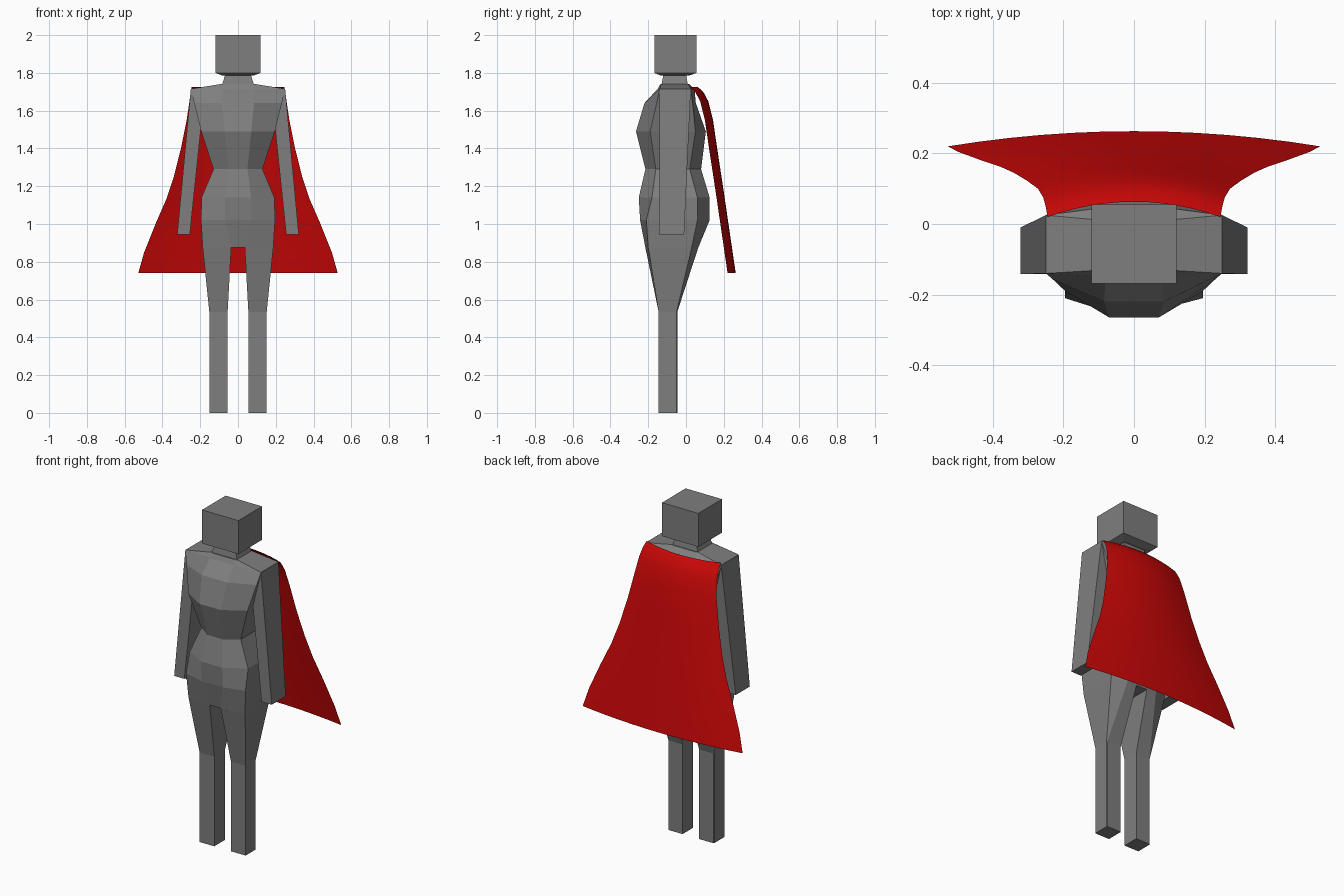
import bpy

if "Cube" in bpy.data.objects:
    bpy.data.objects.remove(bpy.data.objects["Cube"])

def material(name, colour):
    m = bpy.data.materials.new(name)
    m.diffuse_color = (*colour, 1)
    m.use_nodes = True
    m.node_tree.nodes["Principled BSDF"].inputs["Base Color"].default_value = m.diffuse_color
    return m

grey = material("dark_grey", (.21, .21, .21))
red = material("red_cloth", (.58, .002, .002))

def mesh_object(name, verts, faces, mat):
    me = bpy.data.meshes.new(name)
    me.from_pydata(verts, [], faces)
    me.materials.append(mat)
    me.update()
    ob = bpy.data.objects.new(name, me)
    bpy.context.collection.objects.link(ob)
    return ob

def loft(name, rings, flip=1):
    """Skin a list of (z, [(x, y), ...]) rings and cap both ends; flip=-1 mirrors in x."""
    n = len(rings[0][1])
    verts = [(flip * x, y, z) for z, pts in rings for x, y in pts]
    faces = [(r * n + i, r * n + (i + 1) % n, (r + 1) * n + (i + 1) % n, (r + 1) * n + i)
             for r in range(len(rings) - 1) for i in range(n)]
    faces += [tuple(reversed(range(n))), tuple(range((len(rings) - 1) * n, len(rings) * n))]
    if flip < 0:
        faces = [f[::-1] for f in faces]
    return mesh_object(name, verts, faces, grey)

def rect(x0, x1, y0, y1):
    return [(x0, y0), (x1, y0), (x1, y1), (x0, y1)]

def octagon(xf, yf, xs, ysf, ysb, xb, yb):
    half = [(xf, yf), (xs, ysf), (xs, ysb), (xb, yb)]
    return half + [(-x, y) for x, y in reversed(half)]

# Head with a small bevelled underside, and neck
loft("head", [(1.785, rect(-.08, .08, -.13, .015)), (1.80, rect(-.12, .12, -.168, .055)),
              (2.0, rect(-.12, .12, -.168, .055))])
loft("neck", [(1.735, rect(-.085, .085, -.13, .01)), (1.79, rect(-.068, .068, -.12, .0))])

# Torso from crotch to shoulders
loft("torso", [
    (.875, octagon(.035, -.215, .187, -.2, .03, .10, .065)),
    (1.02, octagon(.07, -.243, .196, -.21, .06, .09, .125)),
    (1.14, octagon(.07, -.25, .193, -.18, .06, .09, .125)),
    (1.29, octagon(.05, -.215, .13, -.16, .02, .06, .08)),
    (1.49, octagon(.07, -.265, .195, -.19, .05, .10, .105)),
    (1.64, octagon(.085, -.22, .232, -.155, .035, .12, .052)),
    (1.715, octagon(.08, -.15, .25, -.14, .025, .10, .045)),
    (1.742, octagon(.075, -.135, .085, -.13, .01, .075, .015))])

# Arms and legs, mirrored
for side, s in (("right", 1), ("left", -1)):
    loft(side + "_arm", [(.945, rect(.255, .322, -.142, -.01)),
                         (1.712, rect(.175, .25, -.14, .025))], s)
    shin = [(.055, -.145), (.152, -.145), (.152, -.05), (.148, -.046), (.055, -.046)]
    loft(side + "_leg", [(0, shin), (.535, shin),
                         (.875, [(.036, -.215), (.187, -.2), (.187, .03), (.10, .065), (.036, .065)])], s)

# Cape: flaring cloth, rows of (z, half width, edge y)
rows = [(1.725, .245, .02), (1.70, .25, .048), (1.65, .257, .075), (1.55, .272, .10),
        (1.40, .302, .122), (1.25, .34, .145), (1.13, .38, .163), (1.0, .437, .182),
        (.85, .497, .204), (.74, .528, .22)]
N = 12
verts = []
for z, w, y in rows:
    for i in range(N + 1):
        t = 2 * i / N - 1
        verts.append((w * t, y + .043 * (1 - t * t), z))
faces = [(r * (N + 1) + i, r * (N + 1) + i + 1, (r + 1) * (N + 1) + i + 1, (r + 1) * (N + 1) + i)
         for r in range(len(rows) - 1) for i in range(N)]
cape = mesh_object("cape", verts, faces, red)
for p in cape.data.polygons:
    p.use_smooth = True
